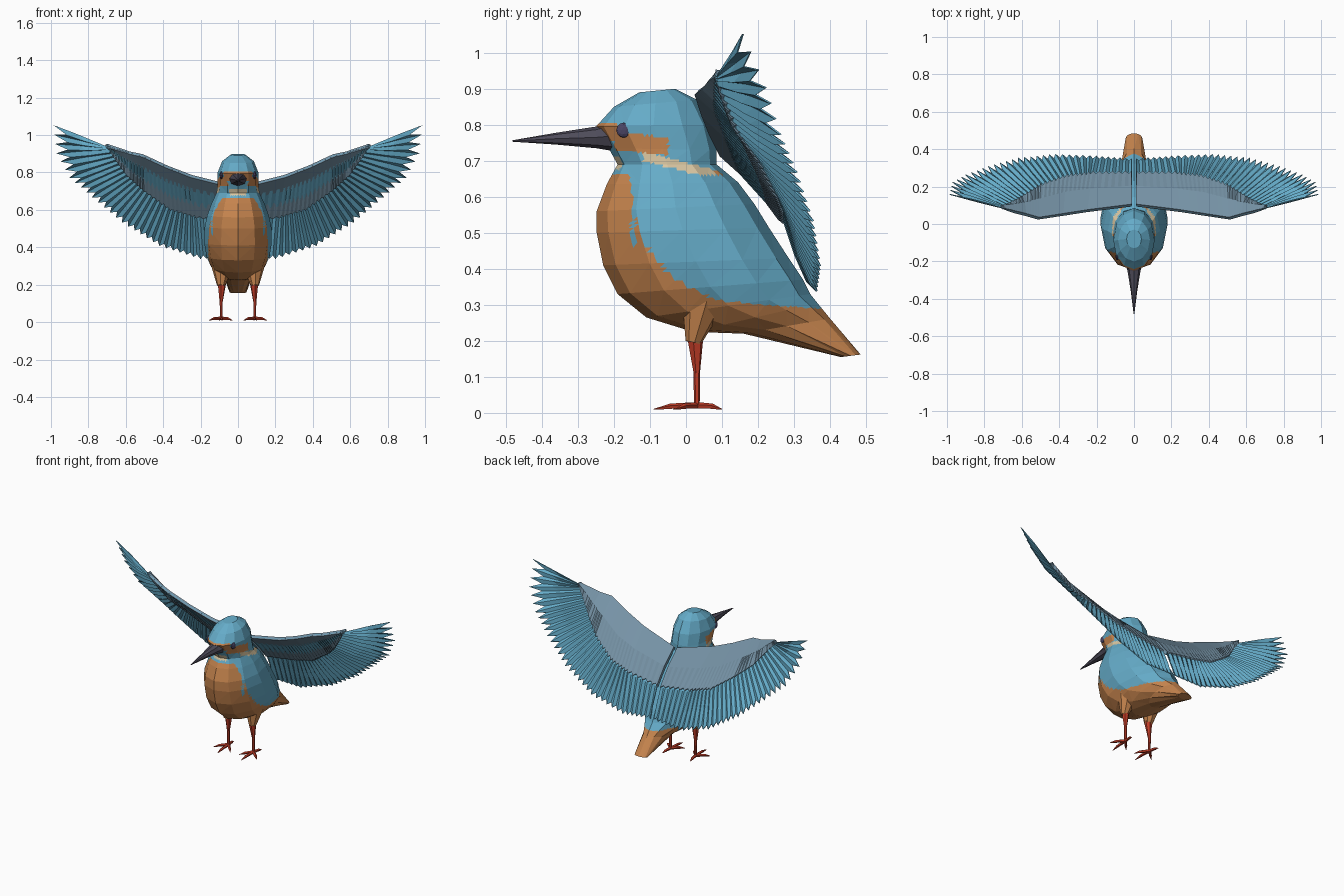
import bpy, bmesh, math
from mathutils import Vector

if "Cube" in bpy.data.objects:
    bpy.data.objects.remove(bpy.data.objects["Cube"])


def mat(name, rgb):
    m = bpy.data.materials.new(name)
    m.diffuse_color = (*rgb, 1)
    m.use_nodes = True
    m.node_tree.nodes["Principled BSDF"].inputs["Base Color"].default_value = m.diffuse_color
    return m


BLUE = mat("sky blue", (0.13, 0.41, 0.58))
ORANGE = mat("rust orange", (0.56, 0.23, 0.075))
CREAM = mat("cream", (0.70, 0.57, 0.36))
GREY = mat("slate grey", (0.18, 0.29, 0.38))
BEAK = mat("charcoal", (0.075, 0.07, 0.10))
RED = mat("red", (0.52, 0.045, 0.02))
EYE = mat("dark violet", (0.07, 0.06, 0.13))


def finish(bm, name, mats, mirror=False, thick=0):
    if not thick:
        bmesh.ops.recalc_face_normals(bm, faces=bm.faces)
    me = bpy.data.meshes.new(name)
    bm.to_mesh(me)
    bm.free()
    ob = bpy.data.objects.new(name, me)
    bpy.context.collection.objects.link(ob)
    for m in mats:
        me.materials.append(m)
    if thick:
        s = ob.modifiers.new("thickness", "SOLIDIFY")
        s.thickness, s.offset = thick, 0
    if mirror:
        ob.modifiers.new("mirror", "MIRROR")
    return ob


def loft(sections, n=12):
    """Skin of elliptical rings; each section is front (y,z), back (y,z), half width."""
    bm = bmesh.new()
    rings = []
    for fy, fz, by, bz, hw in sections:
        cy, cz = (fy + by) / 2, (fz + bz) / 2
        rings.append([bm.verts.new((hw * math.sin(a), cy + (fy - cy) * math.cos(a),
                                    cz + (fz - cz) * math.cos(a)))
                      for a in (2 * math.pi * i / n for i in range(n))])
    for r, q in zip(rings, rings[1:]):
        for i in range(n):
            bm.faces.new((r[i], r[(i + 1) % n], q[(i + 1) % n], q[i]))
    bm.faces.new(rings[0])
    bm.faces.new(rings[-1])
    return bm


def limb(bm, a, b, r1, r2, n=6):
    """Tapered stick from a to b."""
    a, b = Vector(a), Vector(b)
    d = b - a
    rot = d.to_track_quat('Z', 'Y').to_matrix().to_4x4()
    rot.translation = (a + b) / 2
    bmesh.ops.create_cone(bm, cap_ends=True, segments=n, radius1=r1, radius2=r2,
                          depth=d.length, matrix=rot)


def interp(keys, v):
    for (a, p), (b, q) in zip(keys, keys[1:]):
        if v <= b:
            return p + (q - p) * max(0, (v - a) / (b - a))
    return keys[-1][1]


# Body, head and tail in one skin, from crown to tail tip
bm = loft([(-.13, .89, -.03, .90, .04), (-.20, .85, .03, .87, .085),
           (-.25, .795, .07, .80, .11), (-.215, .735, .085, .73, .11),
           (-.19, .69, .085, .69, .115), (-.22, .635, .145, .64, .14),
           (-.248, .56, .19, .58, .165), (-.248, .50, .23, .515, .178),
           (-.23, .41, .285, .43, .18), (-.19, .33, .325, .37, .168),
           (-.11, .265, .345, .33, .145), (.02, .225, .365, .305, .115),
           (.16, .22, .40, .262, .075), (.43, .155, .485, .162, .045)])
bmesh.ops.triangulate(bm, faces=bm.faces)
bmesh.ops.subdivide_edges(bm, edges=bm.edges, cuts=5, use_grid_fill=True)

BELLY = [(-.3, .70), (-.16, .66), (-.14, .55), (-.11, .46), (-.06, .40), (0, .35),
         (.09, .312), (.35, .29), (.5, .29)]


def plumage(c):
    x, y, z = abs(c.x), c.y, c.z
    if z > .71 or (z > .66 and y > -.12):
        if y < -.19 and .755 < z < .805:
            return 1                      # patch before the eye
        if -.20 < y < -.05 and .715 < z - .1 * (y + .05) * -1 < .765 and x > .05:
            return 1                      # cheek stripe
        if -.12 < y < .08 and .67 < z + .25 * y < .695 and x > .05:
            return 2                      # neck patch
        if .06 < y < .17 and z < .675 and x > .05:
            return 1
        return 0
    if y < -.15 and x < .045 and z > .675:
        return 2                          # throat
    if z > .66:
        return 0
    return 1 if z < interp(BELLY, y) and (y > -.14 or x < .135) else 0


for f in bm.faces:
    f.material_index = plumage(f.calc_center_median())
finish(bm, "body", [BLUE, ORANGE, CREAM])

# Beak and eyes
bm = loft([(-.19, .725, -.19, .815, .055), (-.25, .735, -.25, .795, .035),
           (-.36, .745, -.36, .778, .017), (-.482, .753, -.482, .757, .002)], 8)
finish(bm, "beak", [BEAK])
bm = bmesh.new()
bmesh.ops.create_icosphere(bm, subdivisions=2, radius=.021)
bmesh.ops.scale(bm, vec=(.45, 1, 1), verts=bm.verts)
bmesh.ops.translate(bm, vec=(.089, -.173, .785), verts=bm.verts)
finish(bm, "eyes", [EYE], mirror=True)

# Thighs, shanks and toes
bm = bmesh.new()
limb(bm, (.085, .05, .32), (.09, .02, .195), .065, .022, 8)
finish(bm, "thighs", [ORANGE], mirror=True)
bm = bmesh.new()
limb(bm, (.085, .025, .23), (.09, .03, .11), .026, .009)
limb(bm, (.09, .03, .115), (.09, .03, .015), .009, .008)
for tx, ty in ((.085, -.09), (.155, -.03), (.03, -.035), (.10, .10)):
    limb(bm, (.09, .03, .02), (.09 + (tx - .09) * .6, .03 + (ty - .03) * .6, .018), .010, .008, 5)
    limb(bm, (.09 + (tx - .09) * .58, .03 + (ty - .03) * .58, .018), (tx, ty, .010), .009, .001, 5)
finish(bm, "legs", [RED], mirror=True)

# Wing ribs from root to tip: leading edge, end of coverts, trailing edge, feathers to next rib
RIBS = [((.012, .10, .72), (.012, .275, .53), (.012, .345, .35), 6),
        ((.25, .07, .78), (.22, .275, .56), (.20, .36, .335), 6),
        ((.38, .05, .83), (.36, .26, .60), (.42, .37, .405), 6),
        ((.51, .03, .89), (.50, .21, .70), (.62, .35, .53), 5),
        ((.58, .05, .905), (.59, .15, .78), (.78, .305, .665), 4),
        ((.64, .065, .925), (.65, .115, .86), (.90, .26, .77), 3),
        ((.69, .08, .94), (.69, .09, .92), (.97, .22, .90), 3),
        ((.70, .083, .945), (.71, .088, .94), (.985, .155, 1.05), 0)]
columns = []
for a, b in zip(RIBS, RIBS[1:]):
    for k in range(2 * a[3]):
        columns.append([Vector(p).lerp(Vector(q), k / (2 * a[3])) for p, q in zip(a[:3], b[:3])])
columns.append([Vector(p) for p in RIBS[-1][:3]])
UP = Vector((0, .8, .6))


def sheet(rows_of):
    bm = bmesh.new()
    cols = []
    for i, c in enumerate(columns):
        sign = 1 if i % 2 == 0 else -1
        cols.append([bm.verts.new(p) for p in rows_of(c, sign, i / len(columns))])
    for p, q in zip(cols, cols[1:]):
        for j in range(len(p) - 1):
            bm.faces.new((p[j], q[j], q[j + 1], p[j + 1]))
    return bm


def feather_rows(c, sign, s):
    lead, cov, trail = c
    tip = trail if sign > 0 else trail.lerp(cov, .10 + .16 * s * s)
    bend = UP * .007 * sign
    return [lead, cov + bend * .5, cov.lerp(tip, .55) + bend * 1.2, tip + bend * .6]


def covert_rows(c, sign, s):
    lead, cov, _ = c
    end = cov if sign > 0 else cov.lerp(lead, .06)
    return [lead, lead.lerp(cov, .5) + UP * .012, end + UP * .002 * sign]


finish(sheet(feather_rows), "wing_feathers", [BLUE], mirror=True, thick=.005)
finish(sheet(covert_rows), "wing_coverts", [GREY], mirror=True, thick=.02)
